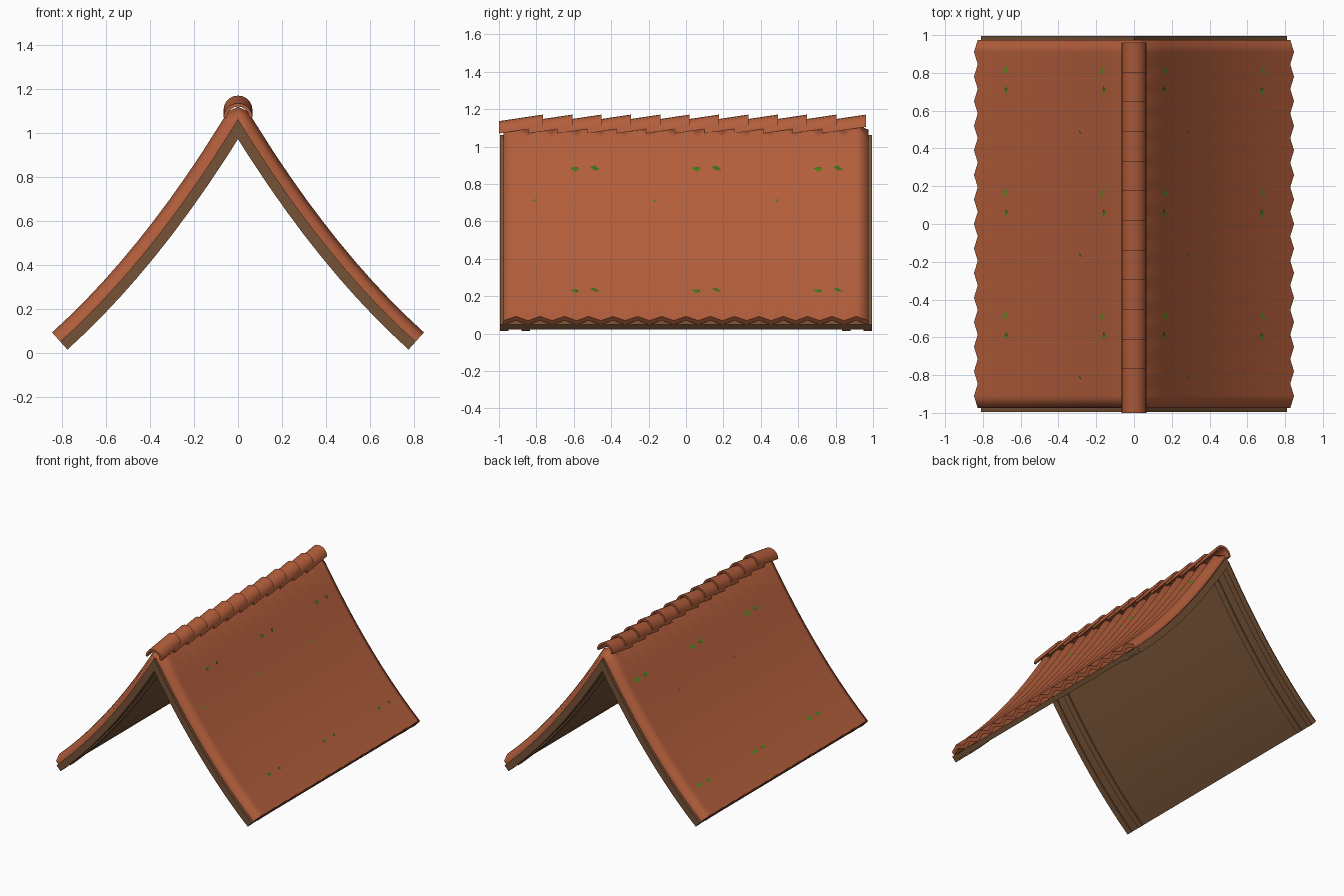
import bpy, math

if "Cube" in bpy.data.objects:
    bpy.data.objects.remove(bpy.data.objects["Cube"])

def material(name, rgb):
    m = bpy.data.materials.new(name)
    m.diffuse_color = (*rgb, 1)
    m.use_nodes = True
    m.node_tree.nodes["Principled BSDF"].inputs["Base Color"].default_value = m.diffuse_color
    return m

CLAY = material("terracotta", (0.45, 0.112, 0.045))
WOOD = material("brown_wood", (0.18, 0.085, 0.037))
MOSS = material("moss_green", (0.06, 0.21, 0.01))

# Sagging roof slope: quadratic curve for the underside, right half
A, B, C = (0, 0.973), (0.371, 0.379), (0.777, 0.0)
C = (0.777, 0.014)
SEG = 10

def slope_point(t, d):
    """Point on the slope at parameter t, lifted by d along the normal."""
    p = [(1 - t) ** 2 * a + 2 * t * (1 - t) * b + t * t * c for a, b, c in zip(A, B, C)]
    g = [(1 - t) * (b - a) + t * (c - b) for a, b, c in zip(A, B, C)]
    n = math.hypot(*g)
    return p[0] - g[1] / n * d, p[1] + g[0] / n * d

def half_line(d):
    """Apex to eave polyline at offset d."""
    top = A[1] + d / 0.53
    pts = [(0, min(top, 1.015 + d)), (0.045, top - 1.6 * 0.045)]
    return pts + [slope_point(i / SEG, d) for i in range(1, SEG + 1)]

def full_line(d):
    h = half_line(d)
    return [(-x, z) for x, z in h[:0:-1]] + h

def make(name, verts, faces, mat, angle):
    me = bpy.data.meshes.new(name)
    me.from_pydata(verts, [], faces)
    me.materials.append(mat)
    me.shade_smooth()
    me.set_sharp_from_angle(angle=math.radians(angle))
    ob = bpy.data.objects.new(name, me)
    bpy.context.collection.objects.link(ob)
    return ob

def roof_layer(name, ys, top, bottom, mat, angle):
    """Closed curved gable layer lofted along y."""
    verts, faces = [], []
    for y in ys:
        ring = full_line(top(y)) + full_line(bottom(y))[::-1]
        verts += [(x, y, z) for x, z in ring]
    n = len(ring)
    for k in range(len(ys) - 1):
        for i in range(n):
            j = (i + 1) % n
            faces.append((k * n + i, k * n + j, k * n + n + j, k * n + n + i))
    last = (len(ys) - 1) * n
    for i in range(n // 2 - 1):
        f = (i, n - 1 - i, n - 2 - i, i + 1)
        faces.append(f)
        faces.append(tuple(last + v for v in f[::-1]))
    return make(name, verts, faces, mat, angle)

# Wooden deck and the rafters under it
roof_layer("roof_deck", [-0.985, 0.985], lambda y: 0.046, lambda y: 0.01, WOOD, 30)
for s, side in ((-1, "front"), (1, "back")):
    for part, a, b in (("edge_rafter", 0.95, 0.995), ("inner_rafter", 0.835, 0.88)):
        roof_layer(side + "_" + part, sorted((s * a, s * b)),
                   lambda y: 0.048, lambda y: 0.0, WOOD, 30)

# Corrugated clay tiles: 15 zigzag waves along the ridge direction
WAVES, LENGTH = 15, 1.95
HALF = LENGTH / WAVES / 2

def tile_top(y):
    u = (y + LENGTH / 2) / HALF % 2
    return 0.075 + 0.03 * (1 - abs(u - 1))

roof_layer("tile_cover", [-LENGTH / 2 + HALF * (i + 1e-9) for i in range(2 * WAVES + 1)],
           tile_top, lambda y: tile_top(y) - 0.03, CLAY, 72)

# Overlapping half-round ridge tiles, each tilted up toward the back
ARC = 10
for k in range(12):
    y0 = -1 + 0.157 * k
    verts = []
    for y, zc in ((y0, 1.07), (y0 + 0.235, 1.105)):
        for r in (0.066, 0.051):
            for i in range(ARC + 1):
                a = math.pi * i / ARC
                verts.append((r * math.cos(a), y, zc + r * math.sin(a)))
    m = ARC + 1
    faces = []
    for i in range(ARC):
        faces += [(i, i + 1, 2 * m + i + 1, 2 * m + i),
                  (m + i + 1, m + i, 3 * m + i, 3 * m + i + 1),
                  (i + 1, i, m + i, m + i + 1),
                  (2 * m + i, 2 * m + i + 1, 3 * m + i + 1, 3 * m + i)]
    faces += [(0, 2 * m, 3 * m, m), (ARC, m + ARC, 3 * m + ARC, 2 * m + ARC)]
    make(f"ridge_tile_{k + 1}", verts, faces, CLAY, 40)

# Small moss patches lying on the tiles of both slopes
verts, faces = [], []
for side in (-1, 1):
    for base in (-0.594, 0.056, 0.706):
        for t, dy, size in ((0.12, 0, 1), (0.12, 0.107, 1), (0.8, 0, 1),
                            (0.8, 0.107, 1), (0.28, -0.22, 0.5)):
            b = len(verts)
            for u, v in ((0, 0), (-1, 0), (0, 1), (1, 0), (0, -1)):
                y = base + dy + v * 0.026 * size
                x, z = slope_point(t + u * 0.012 * size, tile_top(y) + 0.003)
                verts.append((side * x, y, z))
            for i in range(4):
                f = (b, b + 1 + i, b + 1 + (i + 1) % 4)
                faces.append(f[::-1] if side > 0 else f)
make("moss_patches", verts, faces, MOSS, 60)
